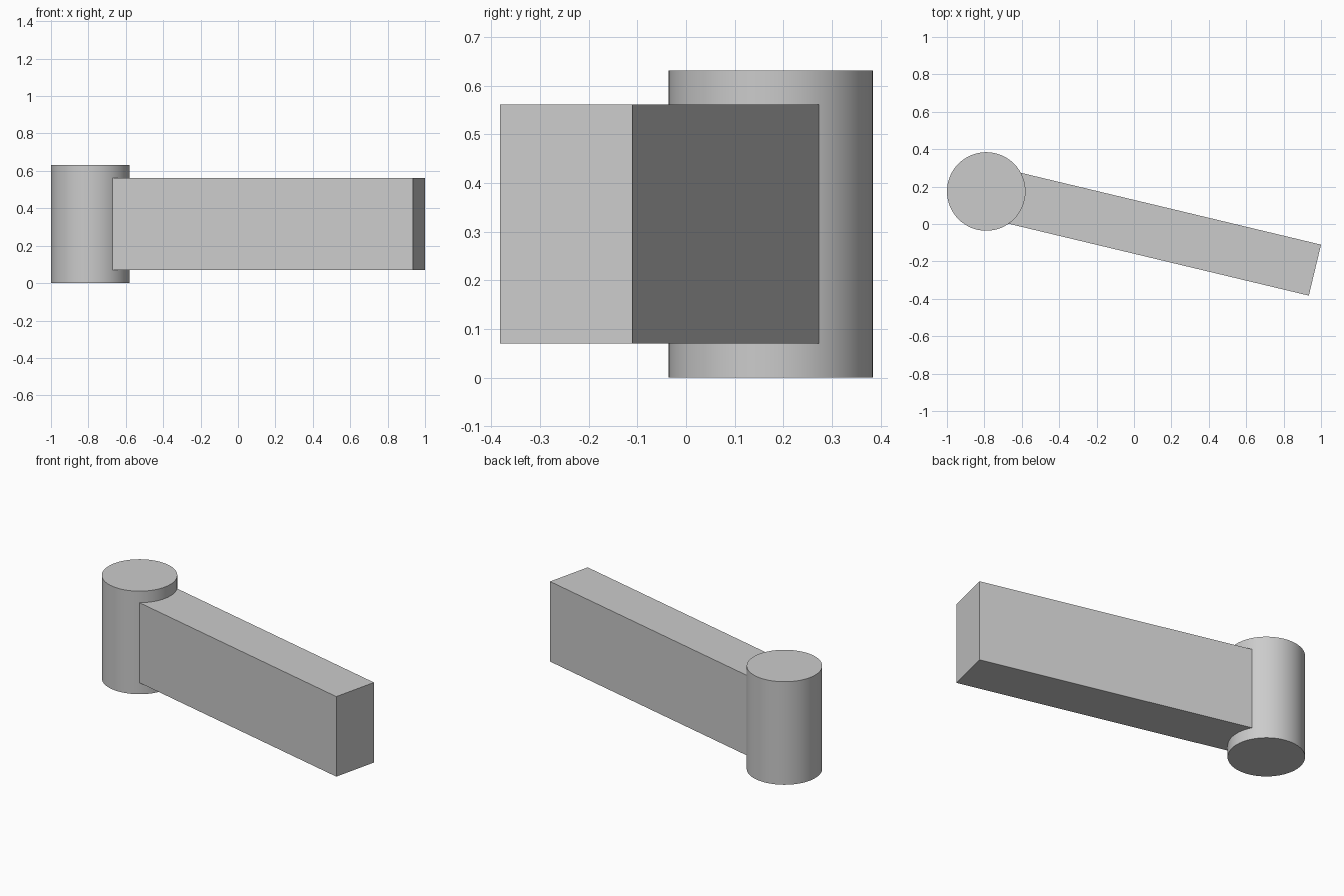
import bpy
import math
from mathutils import Vector

default = bpy.data.objects.get("Cube")
if default:
    bpy.data.objects.remove(default, do_unlink=True)

# Single grey material
grey = bpy.data.materials.new("light_grey")
grey.use_nodes = True
colour = (0.6, 0.6, 0.6, 1)
grey.diffuse_color = colour
grey.node_tree.nodes["Principled BSDF"].inputs["Base Color"].default_value = colour


def finish(name):
    obj = bpy.context.object
    obj.name = name
    obj.data.materials.append(grey)
    return obj


# Upright pivot cylinder
pivot = Vector((-0.79, 0.174, 0))
radius, height = 0.21, 0.632
bpy.ops.mesh.primitive_cylinder_add(
    vertices=64, radius=radius, depth=height,
    location=pivot + Vector((0, 0, height / 2)))
finish("pivot_post")
bpy.ops.object.shade_smooth_by_angle(angle=math.radians(30))

# Straight arm running out from inside the post
angle = math.radians(-13.46)
direction = Vector((math.cos(angle), math.sin(angle), 0))
start, end = 0.1, 1.807
bpy.ops.mesh.primitive_cube_add(
    size=1, rotation=(0, 0, angle),
    location=pivot + direction * (start + end) / 2 + Vector((0, 0, height / 2)))
arm = finish("arm")
arm.scale = (end - start, 0.28, 0.491)
bpy.ops.object.transform_apply(location=False, rotation=False, scale=True)
